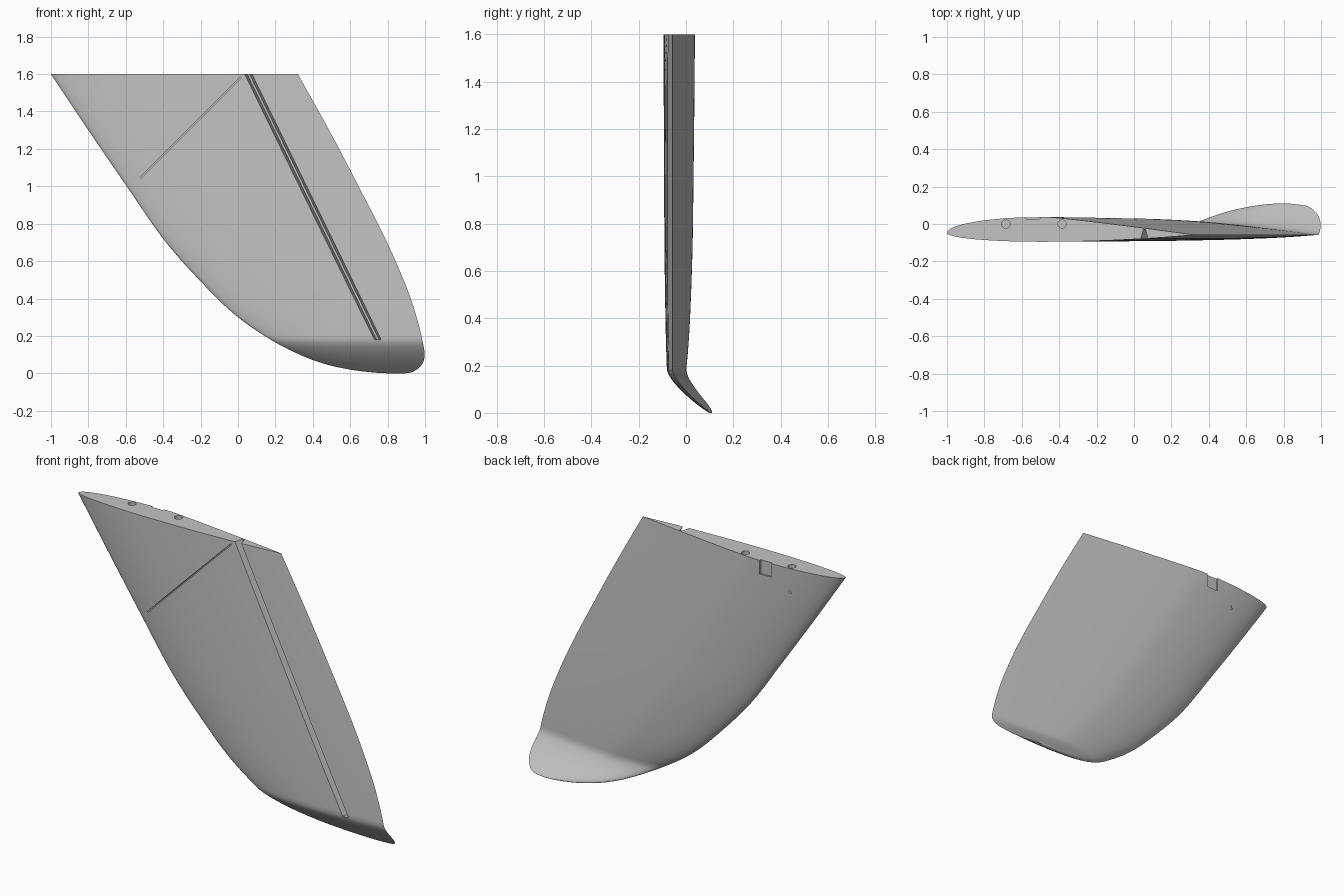
import bpy, bmesh, math
from mathutils import Matrix, Vector

cube = bpy.data.objects.get("Cube")
if cube:
    bpy.data.objects.remove(cube)

grey = bpy.data.materials.new("light_grey")
grey.use_nodes = True
grey.diffuse_color = (0.55, 0.55, 0.55, 1)
grey.node_tree.nodes["Principled BSDF"].inputs["Base Color"].default_value = grey.diffuse_color

ROOT_CHORD = 1.32
PIVOT_Y = -0.058
BEND_Z = 0.18

# Planform: height, leading edge x, trailing edge x
PLAN = [(1.6, -1, .32), (1.3, -.80, .487), (1.0, -.595, .645), (.7, -.385, .797),
        (.45, -.16, .905), (.3, 0, .955), (.18, .175, .985), (.1, .33, .998),
        (.05, .465, .985), (.02, .60, .955), (.005, .72, .925), (0, .80, .89)]


def stations(steps=5):
    """Smooth curve through the planform points."""
    pts = [Vector(p) for p in PLAN]
    ext = [2 * pts[0] - pts[1]] + pts + [2 * pts[-1] - pts[-2]]
    for i in range(len(pts) - 1):
        a, b, c, d = ext[i:i + 4]
        for k in range(steps):
            t = k / steps
            yield 0.5 * (2 * b + (c - a) * t + (2 * a - 5 * b + 4 * c - d) * t ** 2
                         + (3 * b - a - 3 * c + d) * t ** 3)
    yield pts[-1]


def surface(t, peak, height, power):
    """Airfoil half: elliptical nose, then a taper to the trailing edge."""
    if t < peak:
        return .01 + (height - .01) * math.sqrt(max(0, 1 - ((peak - t) / peak) ** 2))
    return height * (1 - ((t - peak) / (1 - peak)) ** power)


def section(n=36):
    ts = [(1 - math.cos(math.pi * i / n)) / 2 for i in range(n + 1)]
    upper = [(t, surface(t, .4, .096, 1.15)) for t in ts]
    lower = [(t, surface(t, .38, -.037, 2)) for t in ts[1:-1]]
    return upper + lower[::-1]


def make_object(name, bm):
    bmesh.ops.recalc_face_normals(bm, faces=bm.faces)
    mesh = bpy.data.meshes.new(name)
    bm.to_mesh(mesh)
    bm.free()
    mesh.materials.append(grey)
    obj = bpy.data.objects.new(name, mesh)
    bpy.context.collection.objects.link(obj)
    return obj


# Wing panel, lofted from root to upswept tip
bm = bmesh.new()
rings = []
for z, lead, trail in stations():
    z = max(z, 0)
    chord = trail - lead
    bend = .16 * max(0, 1 - z / BEND_Z) ** 1.4
    rings.append([bm.verts.new((lead + t * chord,
                                PIVOT_Y + h * chord / ROOT_CHORD + bend, z))
                  for t, h in section()])
for a, b in zip(rings, rings[1:]):
    for i in range(len(a)):
        j = (i + 1) % len(a)
        bm.faces.new((a[i], a[j], b[j], b[i]))
bm.faces.new(rings[0])
bm.faces.new(rings[-1])
wing = make_object("wing_panel", bm)


def box_cutter(name, size, centre, turn=0):
    bm = bmesh.new()
    bmesh.ops.create_cube(bm, size=1, matrix=Matrix.Translation(centre)
                          @ Matrix.Rotation(turn, 4, 'Y') @ Matrix.Diagonal((*size, 1)))
    return make_object(name, bm)


def hole_cutter(x):
    bm = bmesh.new()
    bmesh.ops.create_cone(bm, cap_ends=True, segments=32, radius1=.022, radius2=.022,
                          depth=.3, matrix=Matrix.Translation((x, 0, 1.6)))
    return make_object("spar_hole_cutter", bm)


def groove_cutter():
    """Tapered hinge groove running from the root to the tip bend."""
    bm = bmesh.new()
    ends = []
    for x, z, floor in ((.0458, 1.62, -.029), (.748, BEND_Z, -.034)):
        ends.append([bm.verts.new((x + dx, y, z)) for dx, y in
                     ((-.034, -.13), (.034, -.13), (.006, floor), (-.006, floor))])
    for i in range(4):
        j = (i + 1) % 4
        bm.faces.new((ends[0][i], ends[0][j], ends[1][j], ends[1][i]))
    for end in ends:
        bm.faces.new(end)
    return make_object("hinge_groove_cutter", bm)


cutters = [groove_cutter(), hole_cutter(-.685), hole_cutter(-.385),
           box_cutter("cable_slot_cutter", (.81, .06, .007), (-.272, -.098, 1.295), math.radians(-45)),
           box_cutter("root_notch_cutter", (.075, .04, .16), (-.54, .046, 1.6))]

# Cut the groove, holes, slot and notch
bpy.context.view_layer.objects.active = wing
wing.select_set(True)
for cutter in cutters:
    cutter.hide_render = True
    mod = wing.modifiers.new(cutter.name, 'BOOLEAN')
    mod.operation = 'DIFFERENCE'
    mod.solver = 'EXACT'
    mod.object = cutter
    bpy.ops.object.modifier_apply(modifier=mod.name)
    bpy.data.objects.remove(cutter)

bpy.ops.object.shade_smooth_by_angle(angle=math.radians(30))
